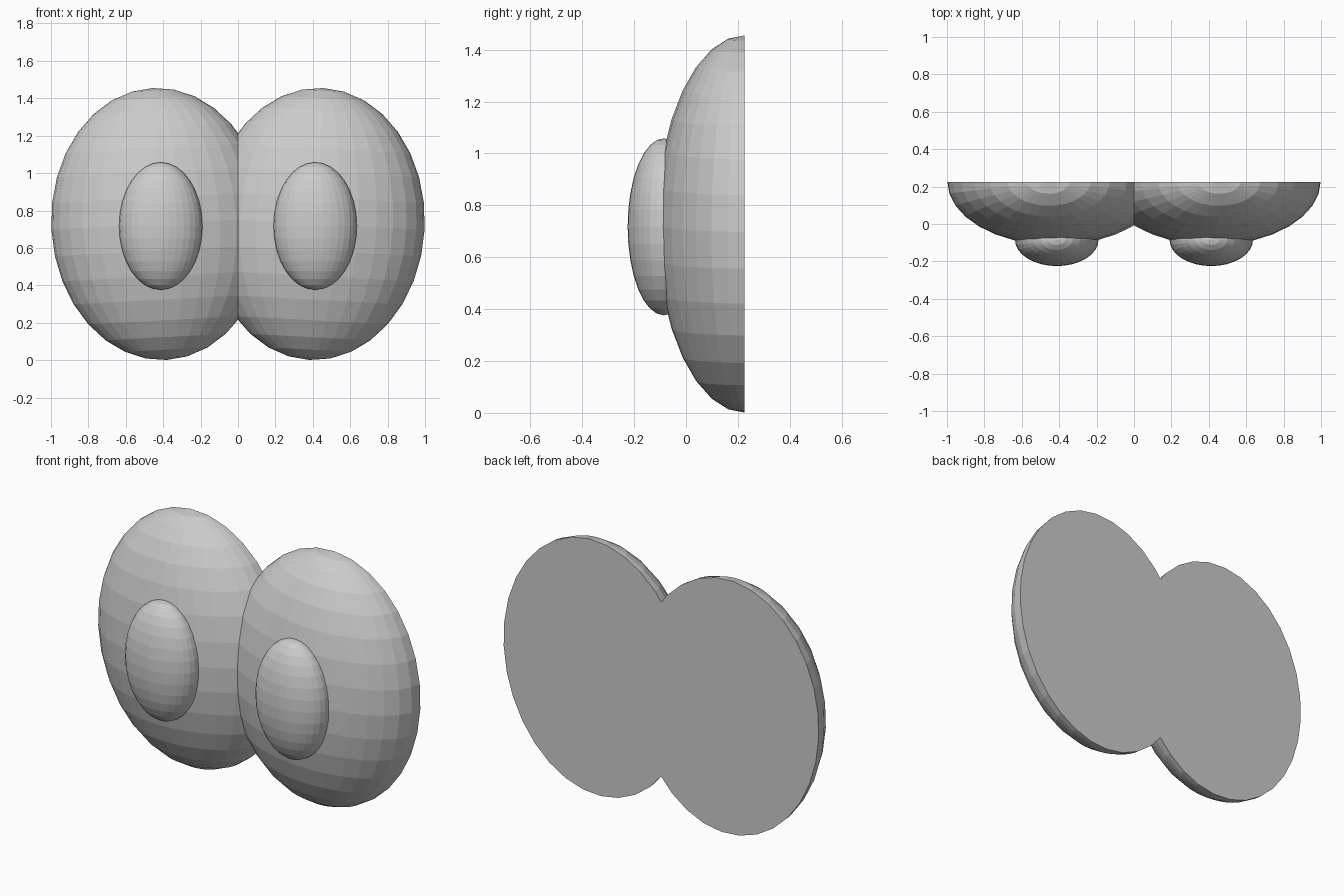
import bpy, bmesh
from math import radians
from mathutils import Matrix, Vector

if "Cube" in bpy.data.objects:
    bpy.data.objects.remove(bpy.data.objects["Cube"])


def ellipsoid(center, radii, tilt=0.0):
    bm = bmesh.new()
    m = (Matrix.Translation(center) @ Matrix.Rotation(tilt, 4, 'Y')
         @ Matrix.Diagonal((*radii, 1)))
    bmesh.ops.create_uvsphere(bm, u_segments=32, v_segments=16, radius=1, matrix=m)
    return bm


def cut(bm, co, normal, fill):
    # remove everything on the positive side of the plane
    geom = bm.verts[:] + bm.edges[:] + bm.faces[:]
    bmesh.ops.bisect_plane(bm, geom=geom, dist=1e-5, plane_co=co,
                           plane_no=normal, clear_outer=True)
    if fill:
        rim = [e for e in bm.edges if e.is_boundary]
        bmesh.ops.holes_fill(bm, edges=rim, sides=0)


def finish(name, bm):
    bmesh.ops.recalc_face_normals(bm, faces=bm.faces[:])
    me = bpy.data.meshes.new(name)
    bm.to_mesh(me)
    bm.free()
    ob = bpy.data.objects.new(name, me)
    bpy.context.collection.objects.link(ob)
    mir = ob.modifiers.new("mirror", 'MIRROR')
    mir.use_axis = (True, False, False)
    mir.merge_threshold = 0.0005
    return ob


# Eyeballs: half ellipsoids leaning slightly outward, flat back, joined at x = 0
eye = ellipsoid((0.419, 0.228, 0.728), (0.58, 0.341, 0.728), radians(3))
cut(eye, Vector((0, 0.225, 0)), Vector((0, 1, 0)), True)
eye.normal_update()
cut(eye, Vector((0, 0, 0)), Vector((-1, 0, 0)), False)
finish("eyeballs", eye)

# Pupils: small raised ellipsoids set into the front
finish("pupils", ellipsoid((0.413, -0.085, 0.717), (0.223, 0.14, 0.341)))
